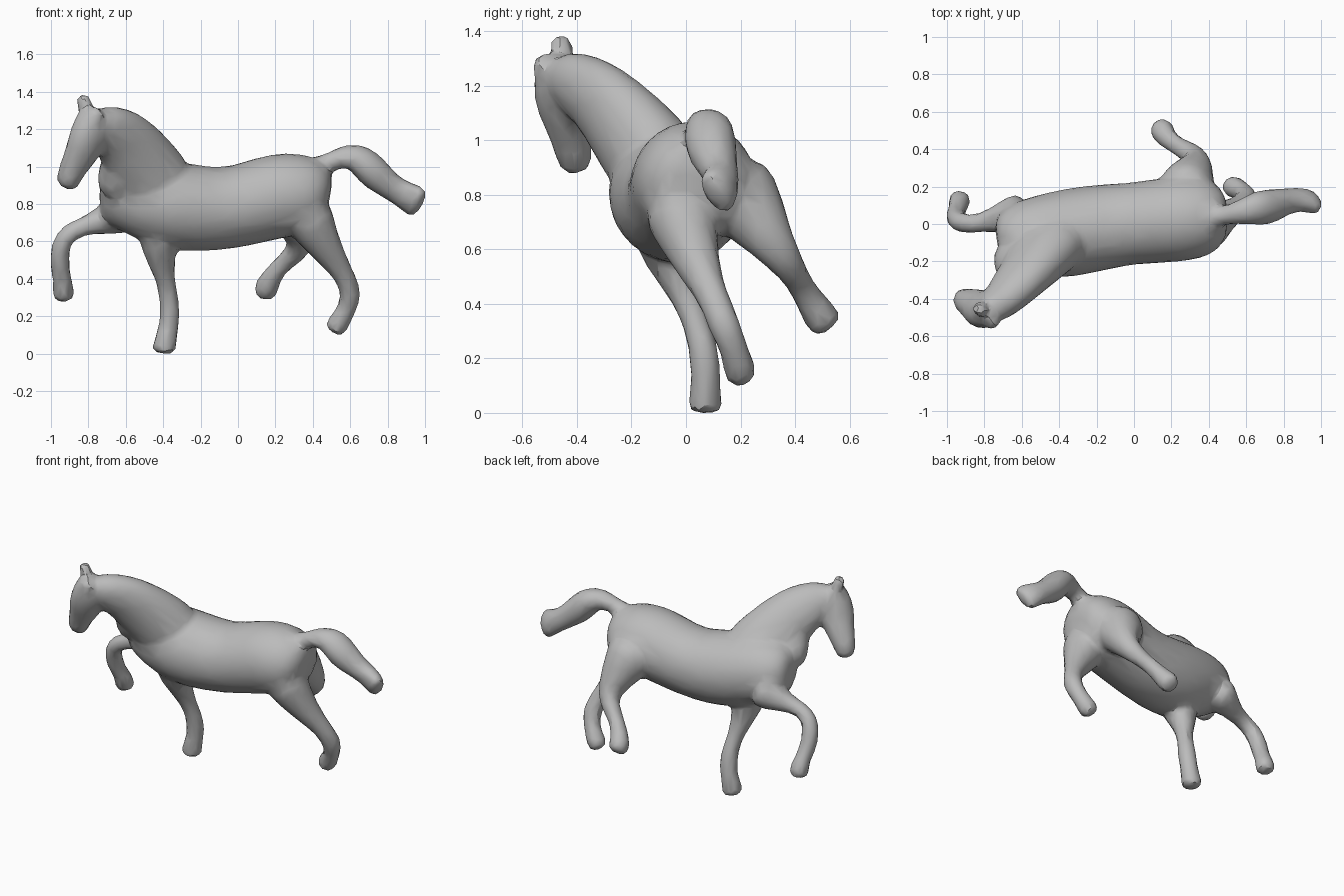
import bpy
import bmesh
import math
from mathutils import Vector

cube = bpy.data.objects.get("Cube")
if cube:
    bpy.data.objects.remove(cube, do_unlink=True)

SIDES = 12
bm = bmesh.new()


def tube(stations, side=(0, 0.87, 0.5)):
    """Closed tube through (x, y, z, half width, half depth) stations."""
    side = Vector(side)
    centres = [Vector(s[:3]) for s in stations]
    last = len(stations) - 1
    rings = []
    for i, s in enumerate(stations):
        axis = (centres[min(i + 1, last)] - centres[max(i - 1, 0)]).normalized()
        across = (side - axis * side.dot(axis)).normalized()
        deep = axis.cross(across)
        ring = []
        for k in range(SIDES):
            a = math.tau * k / SIDES
            offset = across * math.cos(a) * s[3] + deep * math.sin(a) * s[-1]
            ring.append(bm.verts.new(centres[i] + offset))
        rings.append(ring)
    for lower, upper in zip(rings, rings[1:]):
        for k in range(SIDES):
            n = (k + 1) % SIDES
            bm.faces.new((lower[k], lower[n], upper[n], upper[k]))
    bm.faces.new(rings[0][::-1])
    bm.faces.new(rings[-1])


# Torso, rump to chest
tube([(.495, .04, .83, .1), (.455, .04, .84, .185), (.36, .035, .855, .23),
      (.22, .02, .855, .24), (0, 0, .785, .225), (-.18, -.02, .775, .24),
      (-.38, -.06, .8, .25), (-.56, -.07, .85, .215),
      (-.68, -.07, .86, .165, .175), (-.735, -.08, .86, .09, .11)])

# Neck and head share a sideways tilt
turn = (-.55, .7, .45)
tube([(-.37, -.06, .85, .17, .2), (-.47, -.14, .95, .17, .22),
      (-.555, -.245, 1.08, .14, .195), (-.63, -.335, 1.175, .115, .165),
      (-.72, -.43, 1.225, .1, .125), (-.78, -.48, 1.24, .07, .07)], turn)
tube([(-.76, -.475, 1.32, .055, .05), (-.775, -.475, 1.27, .095, .09),
      (-.795, -.46, 1.15, .095, .125), (-.845, -.435, 1.05, .078, .095),
      (-.895, -.415, .97, .072, .072), (-.915, -.405, .88, .065, .06)], turn)

# Throat filling between neck and chest
tube([(-.66, -.28, 1.07, .07), (-.64, -.22, .97, .11), (-.64, -.15, .86, .12)], turn)

# Ears
tube([(-.8, -.45, 1.28, .04), (-.82, -.46, 1.35, .05, .038), (-.83, -.47, 1.395, .032)], turn)
tube([(-.77, -.49, 1.27, .05), (-.755, -.535, 1.28, .048, .042), (-.745, -.56, 1.295, .032)])

# Right front leg, reaching the ground
tube([(-.42, -.1, .7, .14), (-.415, -.045, .54, .09), (-.39, 0, .42, .056),
      (-.37, .035, .33, .05), (-.358, .065, .22, .06), (-.37, .07, .13, .054),
      (-.39, .068, .05, .066), (-.395, .065, 0, .068)])

# Left front leg, raised and bent
tube([(-.57, .05, .78, .15), (-.7, .035, .72, .085), (-.81, 0, .69, .05),
      (-.91, -.005, .65, .055), (-.95, .02, .57, .056), (-.95, .05, .47, .055),
      (-.935, .09, .4, .05), (-.93, .12, .34, .064), (-.925, .125, .28, .06)])

# Right hind leg, trailing
tube([(.35, -.04, .8, .16), (.415, 0, .66, .12), (.5, .045, .53, .08),
      (.575, .1, .42, .056), (.615, .14, .32, .064), (.58, .175, .23, .05),
      (.54, .195, .165, .066), (.505, .2, .115, .055)])

# Left hind leg, swung out
tube([(.27, .13, .86, .19), (.3, .235, .75, .14), (.345, .31, .63, .088),
      (.325, .37, .55, .064), (.24, .41, .485, .048), (.18, .455, .41, .056),
      (.15, .495, .35, .072), (.155, .53, .31, .058)])

# Tail
tube([(.36, .03, .97, .08), (.48, .04, 1.02, .048), (.57, .06, 1.065, .065),
      (.655, .08, 1.05, .1, .085), (.735, .09, .965, .1, .095),
      (.82, .12, .895, .07, .072), (.9, .13, .85, .065, .08),
      (.95, .115, .82, .06, .1), (.985, .1, .795, .045, .085)])

bmesh.ops.recalc_face_normals(bm, faces=bm.faces)
mesh = bpy.data.meshes.new("horse")
bm.to_mesh(mesh)
bm.free()
horse = bpy.data.objects.new("horse", mesh)
bpy.context.collection.objects.link(horse)

# Fuse the parts into one skin, soften the joins, leave broad facets
rounding = horse.modifiers.new("rounding", "SUBSURF")
rounding.levels = 2
fuse = horse.modifiers.new("fuse", "REMESH")
fuse.mode = "VOXEL"
fuse.voxel_size = 0.015
soften = horse.modifiers.new("soften", "SMOOTH")
soften.factor = 0.5
soften.iterations = 10
facets = horse.modifiers.new("facets", "DECIMATE")
facets.ratio = 0.08
skin = bpy.data.meshes.new_from_object(
    horse.evaluated_get(bpy.context.evaluated_depsgraph_get()))
horse.modifiers.clear()
horse.data = skin
skin.name = "horse_skin"

# Stand on the ground, centred
xs, ys, zs = ([v.co[i] for v in skin.vertices] for i in range(3))
shift = Vector(((max(xs) + min(xs)) / 2, (max(ys) + min(ys)) / 2, min(zs)))
for v in skin.vertices:
    v.co -= shift

# Plain grey
grey = bpy.data.materials.new("stone grey")
grey.use_nodes = True
colour = (0.5, 0.5, 0.5, 1)
grey.diffuse_color = colour
grey.node_tree.nodes["Principled BSDF"].inputs["Base Color"].default_value = colour
skin.materials.clear()
skin.materials.append(grey)

bpy.ops.object.select_all(action="DESELECT")
horse.select_set(True)
bpy.context.view_layer.objects.active = horse
bpy.ops.object.shade_smooth_by_angle(angle=math.radians(30))
